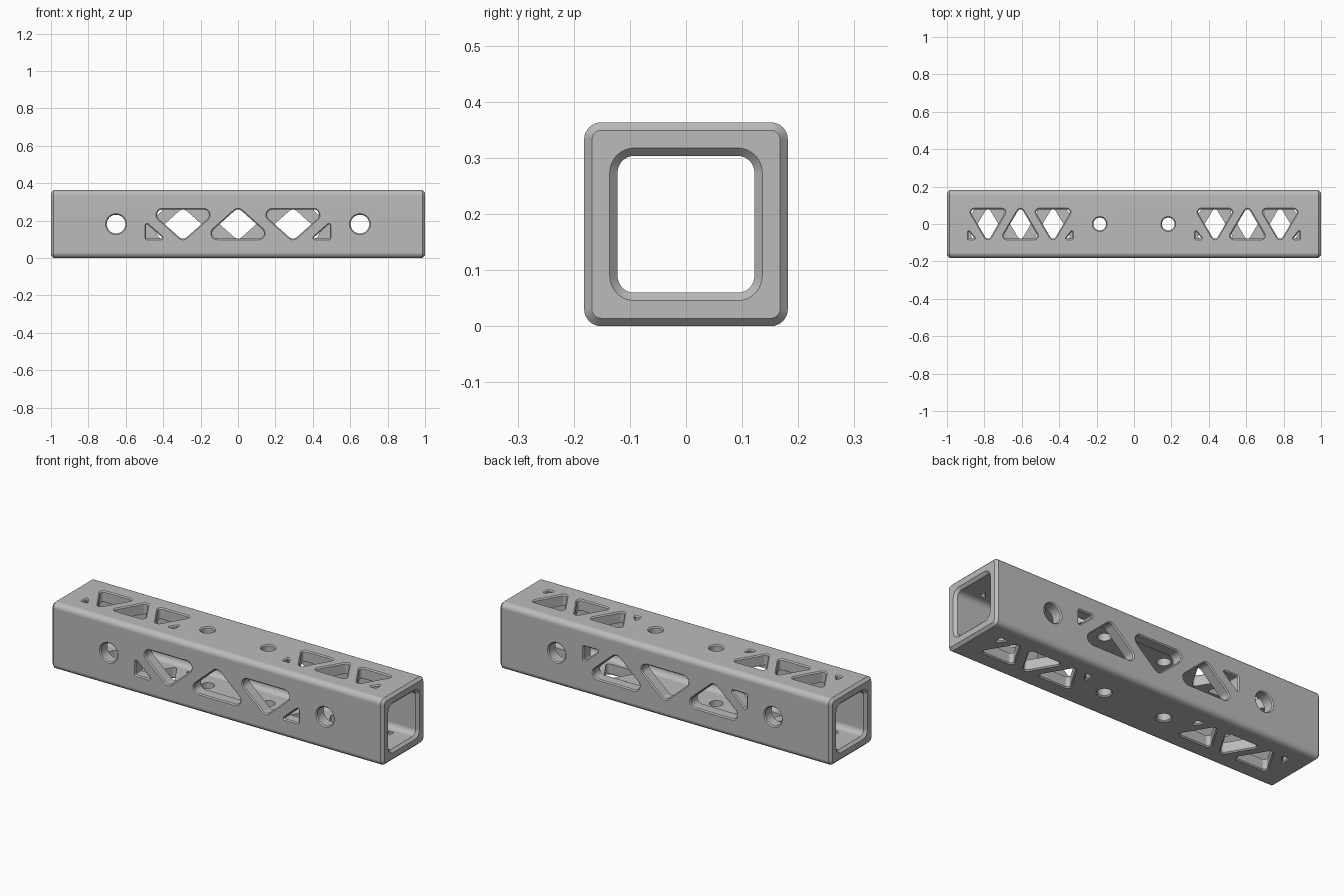
import bpy, bmesh, math
from mathutils import Matrix, Vector

cube = bpy.data.objects.get("Cube")
if cube:
    bpy.data.objects.remove(cube)

HALF = 0.1815     # half the outer width of the tube
CHAMFER = 0.014   # chamfer on the tube ends
RIM = 0.006       # chamfer around each hole


def outline(core, r, seg):
    """Convex anticlockwise core polygon grown by r, giving rounded corners."""
    pts = []
    n = len(core)
    if n == 1:
        c = core[0]
        return [(c[0] + r * math.cos(i * math.tau / seg),
                 c[1] + r * math.sin(i * math.tau / seg)) for i in range(seg)]
    for i, p in enumerate(core):
        a, b = core[i - 1], core[(i + 1) % n]
        start = math.atan2(p[1] - a[1], p[0] - a[0]) - math.pi / 2
        end = math.atan2(b[1] - p[1], b[0] - p[0]) - math.pi / 2
        sweep = (end - start) % math.tau
        for k in range(seg + 1):
            t = start + sweep * k / seg
            pts.append((p[0] + r * math.cos(t), p[1] + r * math.sin(t)))
    return pts


def loft(bm, rings, closed):
    """Skin a list of equal rings; closed joins last to first, else cap the ends."""
    loops = [[bm.verts.new(p) for p in ring] for ring in rings]
    pairs = list(zip(loops, loops[1:]))
    if closed:
        pairs.append((loops[-1], loops[0]))
    else:
        bm.faces.new(loops[0])
        bm.faces.new(loops[-1])
    for a, b in pairs:
        for i in range(len(a)):
            j = (i + 1) % len(a)
            bm.faces.new((a[i], a[j], b[j], b[i]))


def make_object(name, bm):
    bmesh.ops.recalc_face_normals(bm, faces=bm.faces[:])
    mesh = bpy.data.meshes.new(name)
    bm.to_mesh(mesh)
    bm.free()
    obj = bpy.data.objects.new(name, mesh)
    bpy.context.collection.objects.link(obj)
    return obj


def cut_hole(bm, core, r, turn):
    """Chamfered hole through one wall, turned about the tube axis."""
    rot = Matrix.Rotation(turn, 3, 'X')
    seg = 48 if len(core) == 1 else 10
    layers = ((HALF + 0.004, r + 0.004), (HALF - RIM, r - RIM), (0.1, r - RIM))
    rings = [[rot @ Vector((u, -d, v)) + Vector((0, 0, HALF))
              for u, v in outline(core, rr, seg)] for d, rr in layers]
    loft(bm, rings, False)


def truss(bm, cx, pitch, b, h, r, small, turn):
    """Three alternating triangles with a small right triangle at each end."""
    for i in (-1, 0, 1):
        x = cx + i * pitch
        if i:
            core = [(x, -h / 2), (x + b, h / 2), (x - b, h / 2)]
        else:
            core = [(x - b, -h / 2), (x + b, -h / 2), (x, h / 2)]
        cut_hole(bm, core, r, turn)
    reach, width, height, sr = small
    y = -h / 2 - r + sr
    x = reach - sr
    w, t = width - 2 * sr, height - 2 * sr
    cut_hole(bm, [(cx + x - w, y), (cx + x, y), (cx + x, y + t)], sr, turn)
    cut_hole(bm, [(cx - x, y), (cx - x + w, y), (cx - x, y + t)], sr, turn)


# Square tube with rounded corners and chamfered ends
def square(x, core, r):
    c = [(-core, -core), (core, -core), (core, core), (-core, core)]
    return [(x, u, v + HALF) for u, v in outline(c, r, 8)]


outer, inner = HALF - 0.03, 0.092
e = 1 - CHAMFER
bm = bmesh.new()
loft(bm, [square(-e, outer, 0.03), square(e, outer, 0.03),
          square(1, outer, 0.03 - CHAMFER), square(1, inner, 0.03 + CHAMFER),
          square(e, inner, 0.03), square(-e, inner, 0.03),
          square(-1, inner, 0.03 + CHAMFER), square(-1, outer, 0.03 - CHAMFER)], True)
tube = make_object("square_tube", bm)

# Hole cutters: opposite walls carry the same pattern turned half a circle
bm = bmesh.new()
for half_turn in (0, math.pi):
    truss(bm, 0, 0.294, 0.11, 0.098, 0.035, (0.497, 0.097, 0.088, 0.011), half_turn)
    for side in (-1, 1):
        cut_hole(bm, [(side * 0.652, 0)], 0.056, half_turn)
        turn = half_turn - math.pi / 2
        truss(bm, side * 0.607, 0.174, 0.074, 0.125, 0.022,
              (0.284, 0.043, 0.049, 0.0085), turn)
        cut_hole(bm, [(side * 0.183, 0)], 0.04, turn)
cutter = make_object("hole_cutter", bm)
cutter.hide_render = True

# Cut the holes and drop the cutter
cut = tube.modifiers.new("holes", 'BOOLEAN')
cut.operation = 'DIFFERENCE'
cut.solver = 'EXACT'
cut.object = cutter
bpy.ops.object.select_all(action='DESELECT')
bpy.context.view_layer.objects.active = tube
tube.select_set(True)
bpy.ops.object.modifier_apply(modifier=cut.name)
bpy.data.objects.remove(cutter)

# Plain grey finish
grey = bpy.data.materials.new("metal_grey")
grey.use_nodes = True
colour = (0.5, 0.5, 0.5, 1)
grey.diffuse_color = colour
grey.node_tree.nodes["Principled BSDF"].inputs["Base Color"].default_value = colour
tube.data.materials.clear()
tube.data.materials.append(grey)

bpy.ops.object.shade_smooth_by_angle(angle=math.radians(30))
weighted = tube.modifiers.new("weighted_normals", 'WEIGHTED_NORMAL')
weighted.keep_sharp = True
